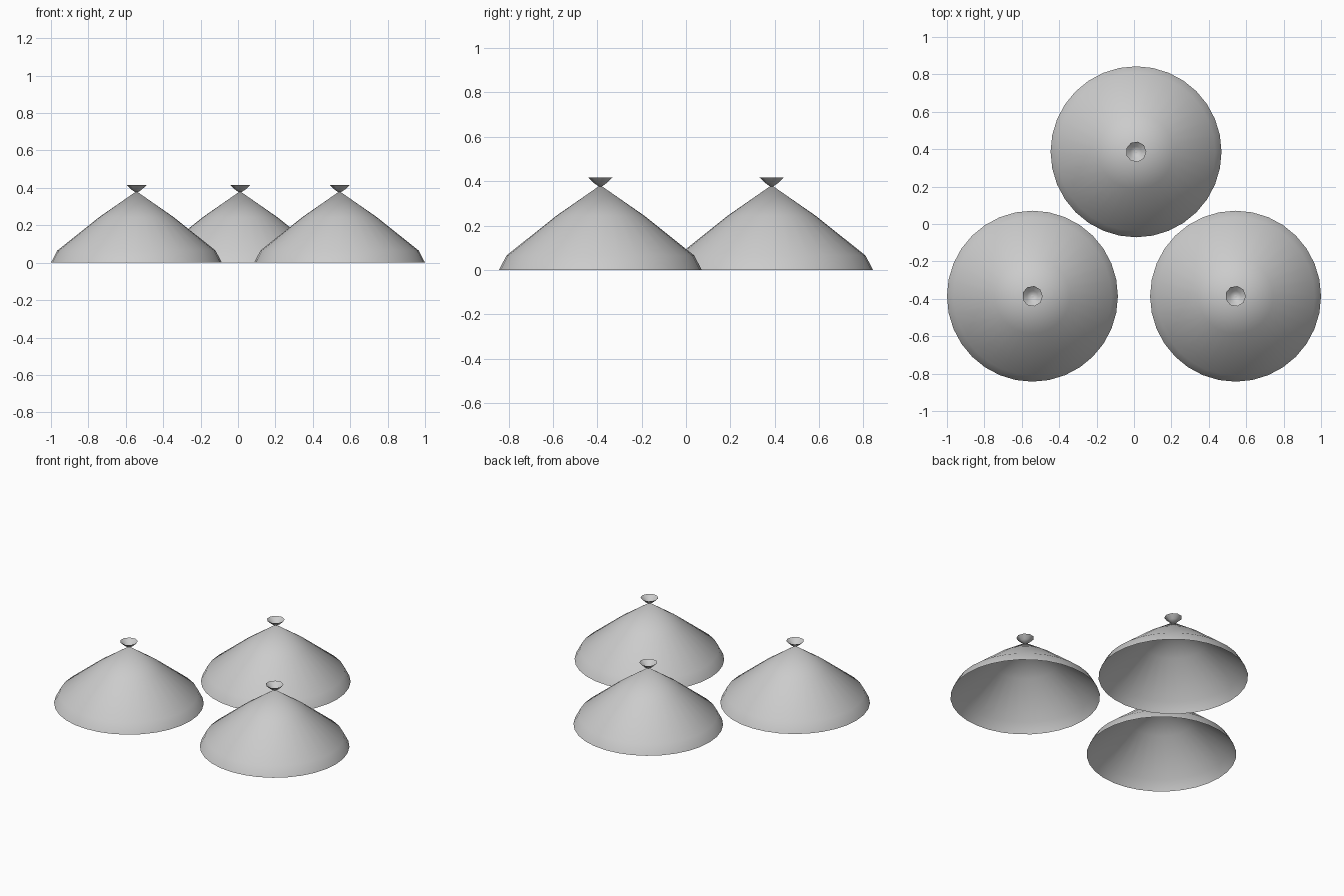
import bpy, bmesh, math

if "Cube" in bpy.data.objects:
    bpy.data.objects.remove(bpy.data.objects["Cube"])

# (radius, height) outlines
SHELL = [(0.457, 0.0), (0.423, 0.065), (0.2, 0.243), (0.0, 0.382)]
KNOB = [(0.0, 0.372), (0.03, 0.392), (0.055, 0.416)]


def lathe(name, profile, sides, centre):
    """Turn an open outline into a single-sheet round part."""
    bm = bmesh.new()
    rings = []
    for r, z in profile:
        if r == 0:
            rings.append([bm.verts.new((0, 0, z))] * sides)
        else:
            rings.append([bm.verts.new((r * math.cos(2 * math.pi * i / sides),
                                        r * math.sin(2 * math.pi * i / sides), z))
                          for i in range(sides)])
    for a, b in zip(rings, rings[1:]):
        for i in range(sides):
            j = (i + 1) % sides
            bm.faces.new(list(dict.fromkeys((a[i], a[j], b[j], b[i]))))
    mesh = bpy.data.meshes.new(name)
    bm.to_mesh(mesh)
    bm.free()
    mesh.shade_smooth()
    obj = bpy.data.objects.new(name, mesh)
    obj.location = (*centre, 0)
    bpy.context.collection.objects.link(obj)
    return obj


# Three hollow conical lids, each with a small flared cup on its tip
for label, centre in (("left", (-0.543, -0.386)),
                      ("right", (0.543, -0.386)),
                      ("back", (0.011, 0.386))):
    lathe(label + "_cone_shell", SHELL, 32, centre)
    lathe(label + "_top_knob", KNOB, 9, centre)
